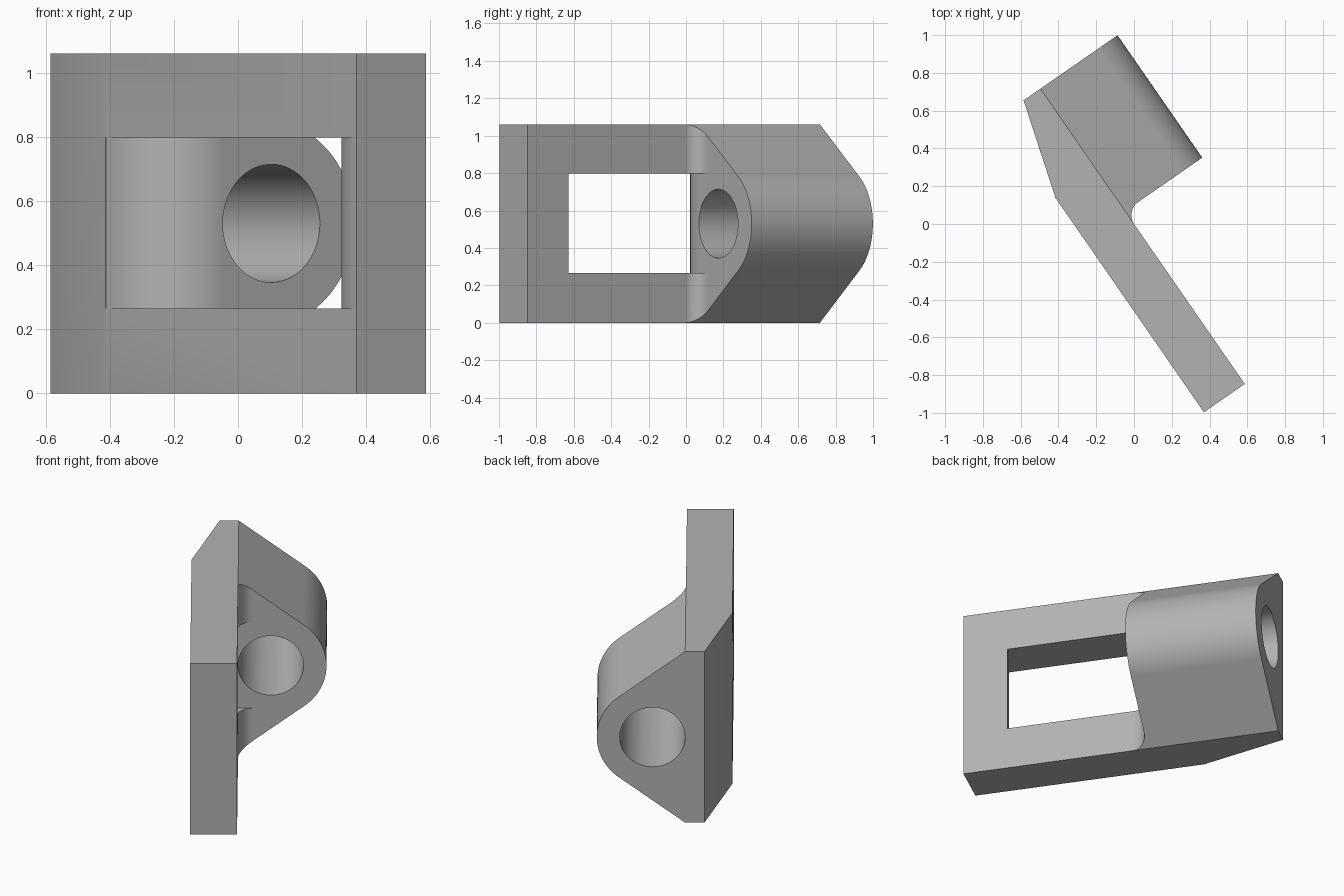
import bpy
import bmesh
from math import sin, cos, radians
from mathutils import Vector

if "Cube" in bpy.data.objects:
    bpy.data.objects.remove(bpy.data.objects["Cube"], do_unlink=True)

# Part axes: U runs along the plate, V points out of the plate towards the lug
TURN = radians(124.7)
U = Vector((cos(TURN), sin(TURN), 0))
V = Vector((sin(TURN), -cos(TURN), 0))
Z = Vector((0, 0, 1))

HEIGHT = 1.06
MID = HEIGHT / 2
THICK = 0.263
U_MIN, U_MAX = -1.03, 0.871
LUG_U, LUG_V = 0.083, 0.497
FILLET = 0.085
PIN_V, PIN_R = 0.184, 0.184
ROUND_R = 0.262


def arc(cx, cy, r, start, end, steps=24):
    angles = [radians(start + (end - start) * i / steps) for i in range(steps + 1)]
    return [(cx + r * cos(a), cy + r * sin(a)) for a in angles]


def prism(name, profile, a_axis, b_axis, depth_axis, low, high):
    """Extrude a flat outline along depth_axis from low to high."""
    bm = bmesh.new()
    rings = [[bm.verts.new(a * a_axis + b * b_axis + d * depth_axis) for a, b in profile]
             for d in (low, high)]
    n = len(profile)
    for ring in rings:
        bm.faces.new(ring)
    for i in range(n):
        j = (i + 1) % n
        bm.faces.new((rings[0][i], rings[0][j], rings[1][j], rings[1][i]))
    bmesh.ops.recalc_face_normals(bm, faces=bm.faces)
    mesh = bpy.data.meshes.new(name)
    bm.to_mesh(mesh)
    bm.free()
    obj = bpy.data.objects.new(name, mesh)
    bpy.context.collection.objects.link(obj)
    return obj


def combine(obj, tool, operation):
    """Apply a boolean and discard the tool."""
    tool.hide_render = True
    mod = obj.modifiers.new(operation, 'BOOLEAN')
    mod.operation = operation
    mod.solver = 'EXACT'
    mod.object = tool
    graph = bpy.context.evaluated_depsgraph_get()
    obj_mesh = bpy.data.meshes.new_from_object(obj.evaluated_get(graph))
    obj.modifiers.clear()
    obj.data = obj_mesh
    bpy.data.objects.remove(tool, do_unlink=True)


# Plan outline: plate with chamfered back, lug block and fillet at its foot
plan = [(U_MIN, -THICK), (0.351, -THICK), (U_MAX, -0.108), (U_MAX, LUG_V + 0.1),
        (LUG_U, LUG_V + 0.1)]
plan += arc(LUG_U - FILLET, FILLET, FILLET, 0, -90, 12)
plan += [(U_MIN, 0)]
bracket = prism("hinge_bracket", plan, U, V, Z, -0.2, HEIGHT + 0.2)

# End profile: full-height plate, sloping up to a nose round the pin hole
nose = arc(PIN_V, MID, LUG_V - PIN_V, -53.1, 53.1, 32)
end_profile = [(-0.5, 0), (0, 0)] + nose + [(0, HEIGHT), (-0.5, HEIGHT)]
combine(bracket, prism("end_tool", end_profile, V, Z, U, -1.5, 1.5), 'INTERSECT')

# Window through the plate with rounded-over ends
near, far = U_MIN + 0.003, LUG_U + 0.0005 + ROUND_R
window = [(near, -0.4)] + arc(near, 0, ROUND_R, -90, 0)
window += [(near + ROUND_R, 0.12), (far - ROUND_R, 0.12)]
window += arc(far, 0, ROUND_R, 180, 270) + [(far, -0.4)]
combine(bracket, prism("window_tool", window, U, V, Z, 0.265, 0.798), 'DIFFERENCE')

# Pin hole through the lug
hole = arc(PIN_V, MID, PIN_R, 0, 360, 64)[:-1]
combine(bracket, prism("pin_tool", hole, V, Z, U, 0.04, 1.2), 'DIFFERENCE')

# Grey metal
grey = bpy.data.materials.new("grey_metal")
grey.use_nodes = True
colour = (0.45, 0.45, 0.45, 1)
grey.diffuse_color = colour
grey.node_tree.nodes["Principled BSDF"].inputs["Base Color"].default_value = colour
bracket.data.materials.clear()
bracket.data.materials.append(grey)

# Smooth curves, crisp edges
bpy.ops.object.select_all(action='DESELECT')
bracket.select_set(True)
bpy.context.view_layer.objects.active = bracket
bpy.ops.object.shade_smooth_by_angle(angle=radians(25))
weighted = bracket.modifiers.new("even_shading", 'WEIGHTED_NORMAL')
weighted.keep_sharp = True
